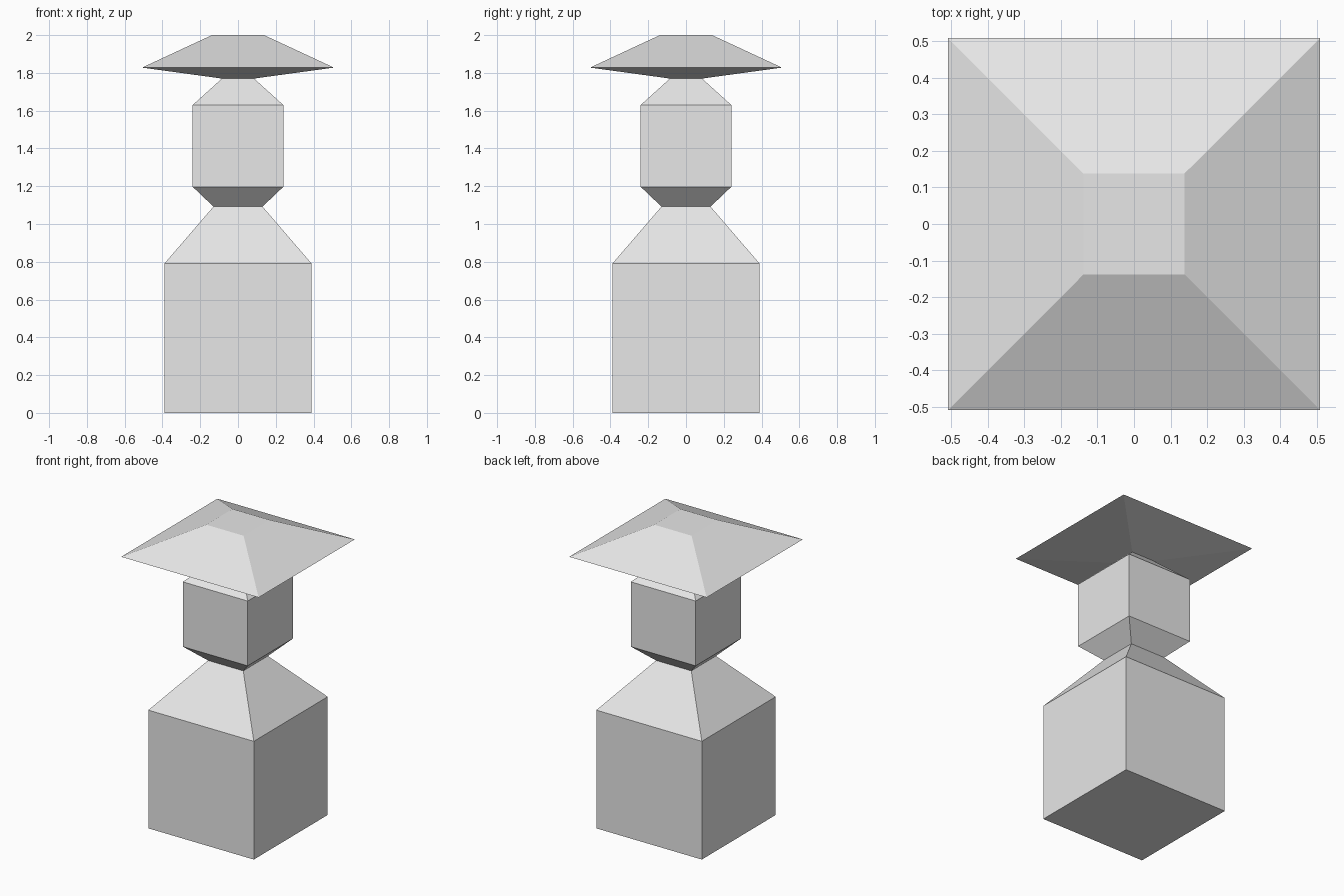
import bpy
import bmesh

cube = bpy.data.objects.get("Cube")
if cube:
    bpy.data.objects.remove(cube, do_unlink=True)

# Single plain stone colour
stone = bpy.data.materials.new("light_grey")
stone.use_nodes = True
colour = (0.8, 0.8, 0.8, 1.0)
stone.diffuse_color = colour
stone.node_tree.nodes["Principled BSDF"].inputs["Base Color"].default_value = colour


def square_stack(name, profile):
    """Closed solid of square sections, given as (half width, height) from the bottom up."""
    bm = bmesh.new()
    corners = ((-1, -1), (1, -1), (1, 1), (-1, 1))
    rings = [[bm.verts.new((sx * w, sy * w, z)) for sx, sy in corners]
             for w, z in profile]
    bm.faces.new(rings[0][::-1])
    bm.faces.new(rings[-1])
    for low, high in zip(rings, rings[1:]):
        for i in range(4):
            j = (i + 1) % 4
            bm.faces.new((low[i], low[j], high[j], high[i]))
    mesh = bpy.data.meshes.new(name)
    bm.to_mesh(mesh)
    bm.free()
    mesh.materials.append(stone)
    obj = bpy.data.objects.new(name, mesh)
    bpy.context.collection.objects.link(obj)
    return obj


# Lower block with sloped shoulders
square_stack("base_block", [(0.39, 0), (0.39, 0.79), (0.13, 1.092)])

# Upper block, tapered at both ends
square_stack("upper_block", [(0.13, 1.092), (0.24, 1.197), (0.24, 1.63), (0.085, 1.77)])

# Wide cap with a flat top
square_stack("roof_cap", [(0.085, 1.77), (0.508, 1.828), (0.138, 2.0)])
